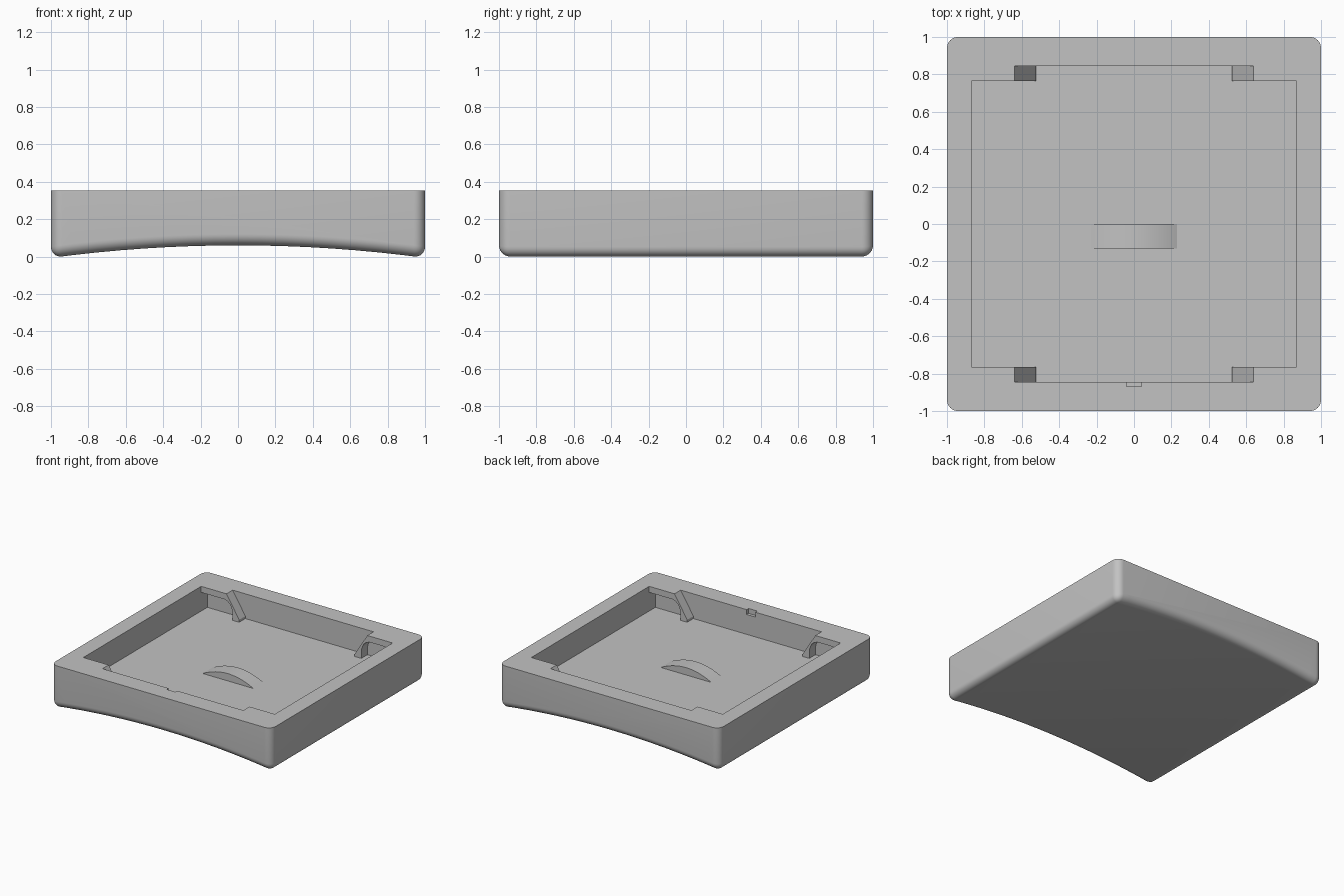
import bpy
import bmesh
from math import cos, pi, radians, sin

cube = bpy.data.objects.get("Cube")
if cube:
    bpy.data.objects.remove(cube, do_unlink=True)

TOP, FLOOR, TAB_UNDER = 0.353, 0.15, 0.303

grey = bpy.data.materials.new("plain grey")
grey.use_nodes = True
grey.diffuse_color = (0.54, 0.54, 0.54, 1)
grey.node_tree.nodes["Principled BSDF"].inputs["Base Color"].default_value = (0.54, 0.54, 0.54, 1)


def prism_mesh(profile, y0, y1):
    """Extrude an (x, z) outline from y0 to y1."""
    bm = bmesh.new()
    face = bm.faces.new([bm.verts.new((x, y0, z)) for x, z in profile])
    made = bmesh.ops.extrude_face_region(bm, geom=[face])["geom"]
    moved = [v for v in made if isinstance(v, bmesh.types.BMVert)]
    bmesh.ops.translate(bm, verts=moved, vec=(0, y1 - y0, 0))
    bmesh.ops.recalc_face_normals(bm, faces=bm.faces)
    return bm


def make_object(name, bm):
    mesh = bpy.data.meshes.new(name)
    bm.to_mesh(mesh)
    bm.free()
    mesh.materials.append(grey)
    obj = bpy.data.objects.new(name, mesh)
    bpy.context.collection.objects.link(obj)
    return obj


def activate(obj):
    bpy.ops.object.select_all(action="DESELECT")
    obj.select_set(True)
    bpy.context.view_layer.objects.active = obj


def smooth(obj):
    activate(obj)
    bpy.ops.object.shade_smooth_by_angle(angle=radians(30))


def cut_box(target, x, y0, y1, z0, z1):
    """Cut a box, symmetric in x, out of the target."""
    cutter = make_object("cutter", prism_mesh([(-x, z0), (x, z0), (x, z1), (-x, z1)], y0, y1))
    cutter.hide_render = True
    mod = target.modifiers.new("cut", "BOOLEAN")
    mod.operation = "DIFFERENCE"
    mod.solver = "EXACT"
    mod.object = cutter
    activate(target)
    bpy.ops.object.modifier_apply(modifier=mod.name)
    bpy.data.objects.remove(cutter, do_unlink=True)


# Body: block with an arched underside, rounded sides and lower rim
steps = 16
arch = [(-1 + 2 * i / steps) for i in range(steps + 1)]
outline = [(x, 0.06 - 0.067 * x * x) for x in arch] + [(1, TOP), (-1, TOP)]
bm = prism_mesh(outline, -1, 1)


def is_rounded(edge):
    a, b = (v.co for v in edge.verts)
    side_x = abs(a.x) > 0.999 and abs(a.x - b.x) < 0.001
    side_y = abs(a.y) > 0.999 and abs(a.y - b.y) < 0.001
    low = max(a.z, b.z) < 0.2
    return (side_x and side_y) or (low and (side_x or side_y))


bmesh.ops.bevel(bm, geom=[e for e in bm.edges if is_rounded(e)], offset=0.06,
                offset_type="OFFSET", segments=8, profile=0.5,
                affect="EDGES", clamp_overlap=False)
body = make_object("tray_body", bm)

# Pocket: wide lower cavity, narrower mouth leaving four corner tabs
cut_box(body, 0.87, -0.845, 0.845, FLOOR, TAB_UNDER)
cut_box(body, 0.87, -0.765, 0.765, 0.25, 0.5)
cut_box(body, 0.64, -0.845, 0.845, 0.25, 0.5)
# Small notch in the front rim
cut_box(body, 0.04, -0.87, -0.80, TOP - 0.04, 0.5)
smooth(body)

# Slanted ribs under the four tabs
rib = [(0.64, TOP), (0.525, FLOOR + 0.02), (0.525, FLOOR - 0.01),
       (0.585, FLOOR - 0.01), (0.588, 0.23), (0.605, 0.27), (0.63, 0.294), (0.66, TAB_UNDER),
       (0.64, TAB_UNDER)]
for sx, side in ((1, "left"), (-1, "right")):
    for sy, end in ((1, "back"), (-1, "front")):
        profile = [(sx * x, z) for x, z in rib]
        smooth(make_object(f"{end}_{side}_rib", prism_mesh(profile, sy * 0.765, sy * 0.848)))

# Low arched pad on the pocket floor
pad = [(-0.23, FLOOR - 0.01)]
pad += [(-0.23 + 0.46 * i / 20, FLOOR + 0.06 * (1 - (i / 10 - 1) ** 2)) for i in range(21)]
pad += [(0.23, FLOOR - 0.01)]
smooth(make_object("floor_pad", prism_mesh(pad, -0.13, 0)))
